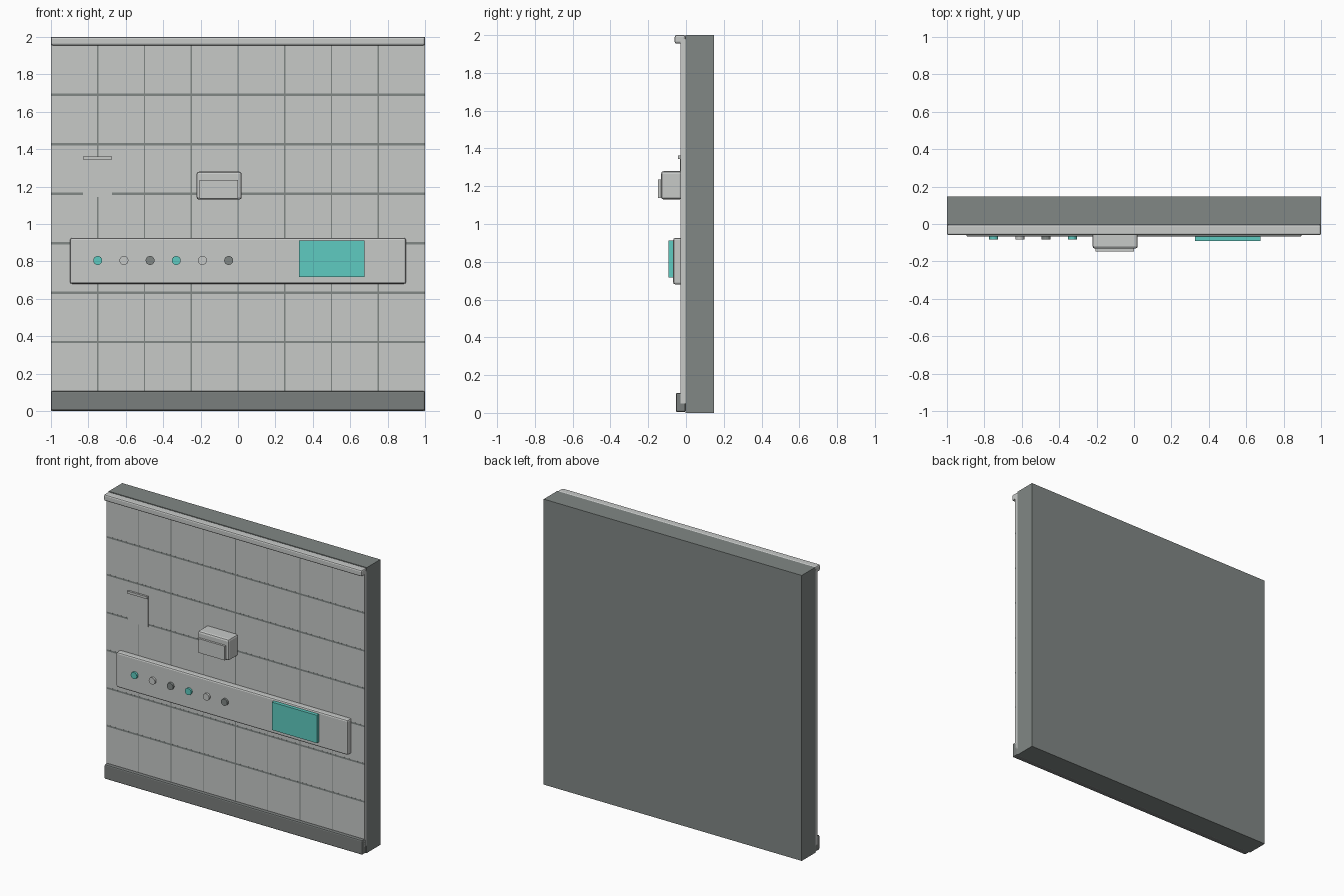
import bpy, bmesh, math

if "Cube" in bpy.data.objects:
    bpy.data.objects.remove(bpy.data.objects["Cube"])


def mat(name, rgb):
    m = bpy.data.materials.new(name)
    m.diffuse_color = (*rgb, 1)
    m.use_nodes = True
    m.node_tree.nodes["Principled BSDF"].inputs["Base Color"].default_value = m.diffuse_color
    return m


LIGHT = mat("light grey panel", (0.57, 0.585, 0.575))
SLAB = mat("mid grey wall", (0.22, 0.245, 0.235))
DARK = mat("dark grey trim", (0.195, 0.21, 0.205))
TEAL = mat("teal glow", (0.114, 0.597, 0.533))


def finish(name, bm, material):
    me = bpy.data.meshes.new(name)
    bm.to_mesh(me)
    bm.free()
    me.materials.append(material)
    ob = bpy.data.objects.new(name, me)
    bpy.context.collection.objects.link(ob)
    return ob


def box(name, x, y, z, material, bevel=0):
    """Box from (min, max) pairs, with an optional rounded edge."""
    bm = bmesh.new()
    bmesh.ops.create_cube(bm, size=1)
    for v in bm.verts:
        v.co = [r[0] + (c + 0.5) * (r[1] - r[0]) for c, r in zip(v.co, (x, y, z))]
    if bevel:
        bmesh.ops.bevel(bm, geom=bm.edges[:], offset=bevel, segments=2,
                        affect='EDGES', profile=0.5)
    return finish(name, bm, material)


# Wall slab and its front cladding
box("wall_slab", (-1, 1), (-0.003, 0.147), (0, 2), SLAB)
box("wall_cladding", (-1, 1), (-0.028, -0.003), (0.05, 1.98), LIGHT)

# Seams between the cladding tiles
PITCH = 0.2645
for i in range(1, 7):
    z = 0.104 + i * PITCH
    box("horizontal_seam", (-1, 1), (-0.0285, -0.016), (z - 0.006, z + 0.006), SLAB)
for i in range(1, 8):
    x = -1 + i * 0.25
    box("vertical_seam", (x - 0.003, x + 0.003), (-0.0288, -0.016), (0.09, 1.97), SLAB)

# Top and bottom trims
box("top_trim", (-1, 1), (-0.06, -0.003), (1.955, 2.0), LIGHT, 0.01)
box("base_trim", (-1, 1), (-0.053, -0.003), (0.004, 0.106), DARK, 0.008)

# Small wall plate with a lip
box("wall_plate", (-0.83, -0.675), (-0.033, -0.02), (1.145, 1.362), LIGHT)
box("wall_plate_lip", (-0.83, -0.675), (-0.042, -0.03), (1.345, 1.362), LIGHT)

# Projecting housing with front cover
box("housing", (-0.222, 0.02), (-0.132, -0.02), (1.13, 1.28), LIGHT, 0.014)
box("housing_cover", (-0.205, 0.0), (-0.147, -0.125), (1.137, 1.236), LIGHT)

# Control rail with screen
box("control_rail", (-0.898, 0.898), (-0.068, -0.02), (0.68, 0.926), LIGHT, 0.011)
box("screen", (0.327, 0.675), (-0.092, -0.06), (0.717, 0.912), TEAL)

# Row of round buttons
for i in range(6):
    bm = bmesh.new()
    bmesh.ops.create_cone(bm, cap_ends=True, segments=16, radius1=0.024,
                          radius2=0.024, depth=0.03)
    for v in bm.verts:
        a, b, c = v.co
        v.co = (a - 0.75 + 0.14 * i, -c - 0.068, b + 0.805)
    bmesh.ops.recalc_face_normals(bm, faces=bm.faces[:])
    finish("button", bm, (TEAL, LIGHT, SLAB)[i % 3])
